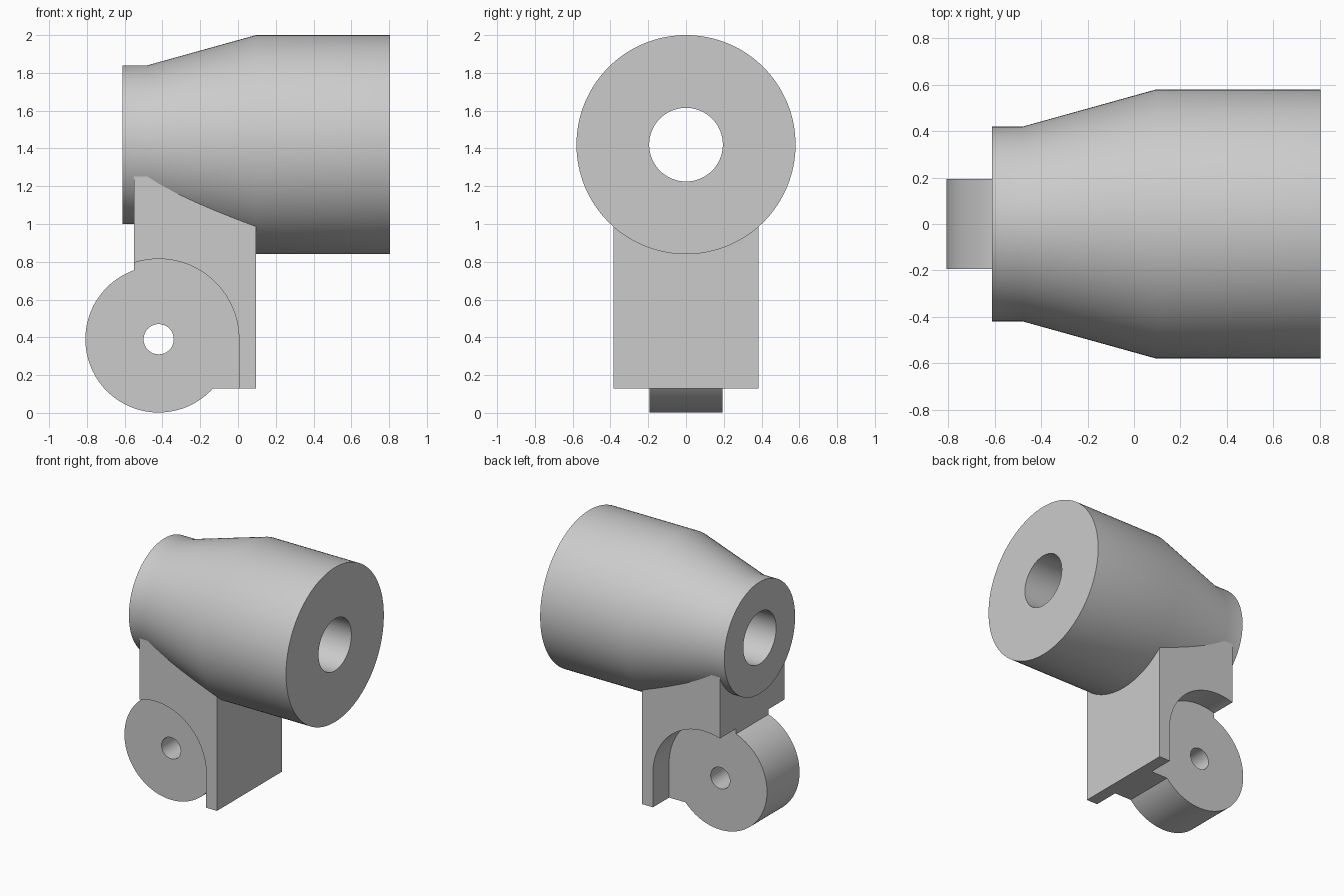
import bpy, bmesh
from math import sin, cos, pi, asin, sqrt, radians
from mathutils import Matrix, Vector

if "Cube" in bpy.data.objects:
    bpy.data.objects.remove(bpy.data.objects["Cube"], do_unlink=True)

grey = bpy.data.materials.new("plain grey")
grey.use_nodes = True
COLOUR = (0.6, 0.6, 0.6, 1)
grey.diffuse_color = COLOUR
grey.node_tree.nodes["Principled BSDF"].inputs["Base Color"].default_value = COLOUR

AXIS_Z = 1.42                  # barrel axis height
HUB_X, HUB_Z = -0.42, 0.39     # hub centre
HUB_R, RECESS_R = 0.388, 0.425
LEFT, RIGHT, BOTTOM, TOP = -0.55, 0.095, 0.13, 1.3


def make_object(name, bm):
    bmesh.ops.recalc_face_normals(bm, faces=bm.faces)
    mesh = bpy.data.meshes.new(name)
    bm.to_mesh(mesh)
    bm.free()
    mesh.materials.append(grey)
    obj = bpy.data.objects.new(name, mesh)
    bpy.context.collection.objects.link(obj)
    return obj


def extrude_outline(name, outline, half_width):
    """Solid from an x-z outline, centred on y = 0."""
    bm = bmesh.new()
    face = bm.faces.new([bm.verts.new((x, -half_width, z)) for x, z in outline])
    new = bmesh.ops.extrude_face_region(bm, geom=[face])["geom"]
    verts = [v for v in new if isinstance(v, bmesh.types.BMVert)]
    bmesh.ops.translate(bm, verts=verts, vec=(0, 2 * half_width, 0))
    return make_object(name, bm)


def arc(radius, start, end, steps):
    """Points around the hub centre."""
    angles = [start + (end - start) * i / steps for i in range(steps + 1)]
    return [(HUB_X + radius * cos(a), HUB_Z + radius * sin(a)) for a in angles]


def combine(target, other, operation):
    """Apply a boolean and drop the helper."""
    mod = target.modifiers.new(operation.lower(), 'BOOLEAN')
    mod.operation, mod.object, mod.solver = operation, other, 'EXACT'
    bpy.context.view_layer.objects.active = target
    bpy.ops.object.modifier_apply(modifier=mod.name)
    bpy.data.objects.remove(other, do_unlink=True)


def smooth(obj):
    bpy.ops.object.select_all(action='DESELECT')
    obj.select_set(True)
    bpy.context.view_layer.objects.active = obj
    bpy.ops.object.shade_smooth_by_angle(angle=radians(30))


# Barrel: hollow profile turned about the x axis
profile = [(-0.612, 0.195), (-0.612, 0.42), (-0.48, 0.42), (RIGHT, 0.58),
           (0.805, 0.58), (0.805, 0.195)]
bm = bmesh.new()
verts = [bm.verts.new((x, 0, r)) for x, r in profile]
edges = [bm.edges.new((verts[i], verts[i - 1])) for i in range(len(verts))]
bmesh.ops.spin(bm, geom=verts + edges, cent=(0, 0, 0), axis=(1, 0, 0),
               angle=2 * pi, steps=128)
bmesh.ops.remove_doubles(bm, verts=bm.verts, dist=0.0001)
bmesh.ops.translate(bm, verts=bm.verts, vec=(0, 0, AXIS_Z))
smooth(make_object("barrel", bm))

# Bracket: wide block with a rounded recess on each side of the hub
half = LEFT - HUB_X
recess_end = pi / 2 - asin(half / RECESS_R)
bracket = extrude_outline("bracket", [
    (LEFT, TOP), (RIGHT, TOP), (RIGHT, BOTTOM), (HUB_X + RECESS_R, BOTTOM),
    *arc(RECESS_R, 0, recess_end, 40)], 0.385)

# Hub and its central web
drop = asin((BOTTOM - HUB_Z) / HUB_R)
hub_end = pi / 2 - asin(half / HUB_R) - 2 * pi
hub = extrude_outline("hub", [
    (LEFT, 0.95), (0.05, 0.95), (0.05, BOTTOM),
    *arc(HUB_R, drop, hub_end, 80)], 0.193)
combine(bracket, hub, 'UNION')

# Pin hole through the hub
pin = extrude_outline("pin_cutter", arc(0.08, 0, 2 * pi, 48)[:-1], 0.6)
combine(bracket, pin, 'DIFFERENCE')

# Clear the bracket out of the barrel bore
bm = bmesh.new()
bmesh.ops.create_cone(bm, cap_ends=True, segments=64, radius1=0.3, radius2=0.3, depth=3,
                      matrix=Matrix.Translation(Vector((0, 0, AXIS_Z)))
                      @ Matrix.Rotation(pi / 2, 4, 'Y'))
combine(bracket, make_object("bore_cutter", bm), 'DIFFERENCE')

# Merge coplanar faces
bm = bmesh.new()
bm.from_mesh(bracket.data)
bmesh.ops.dissolve_limit(bm, angle_limit=radians(0.5), verts=bm.verts, edges=bm.edges)
bm.to_mesh(bracket.data)
bm.free()
smooth(bracket)
